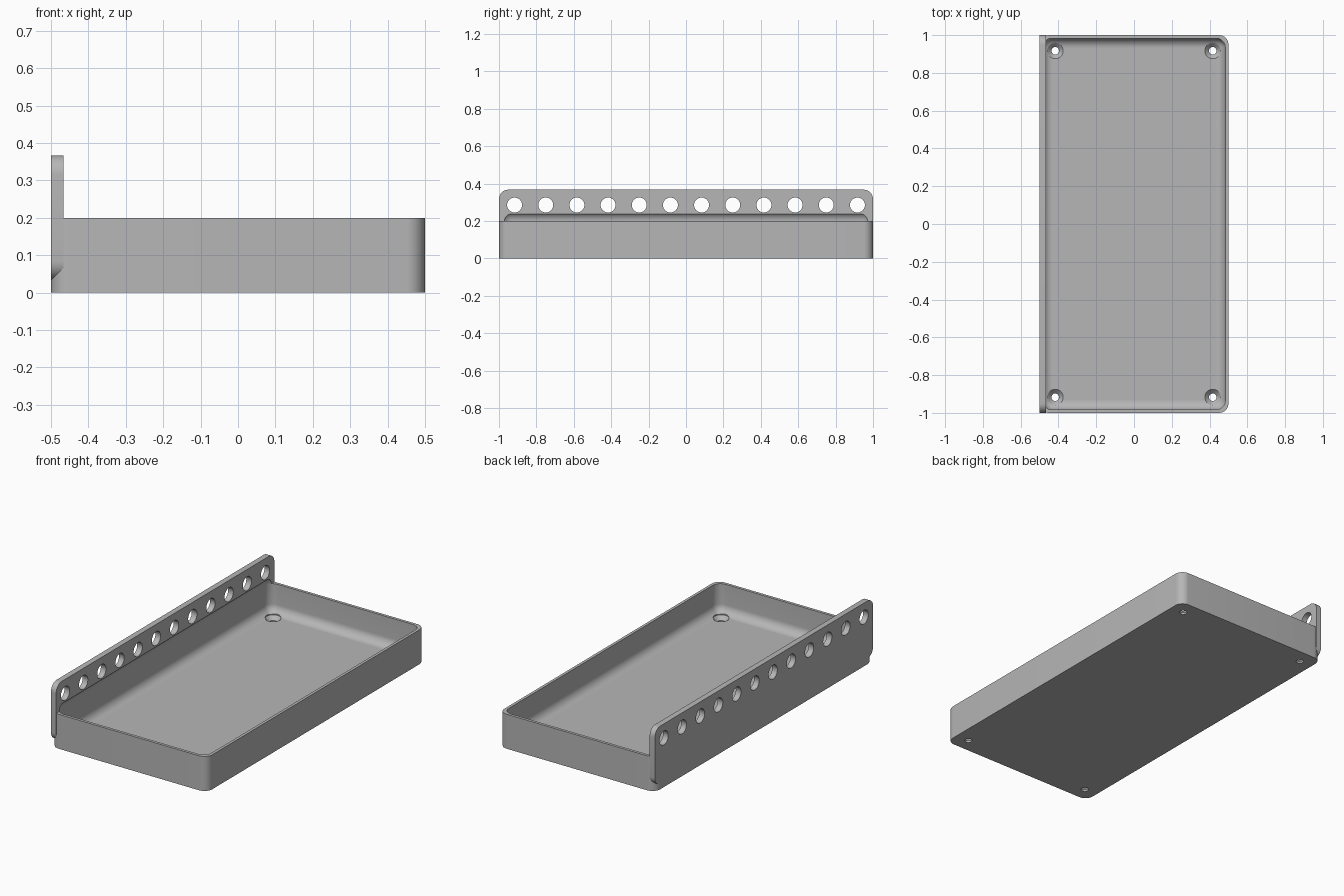
import bpy, bmesh
from math import pi
from mathutils import Matrix, Vector

cube = bpy.data.objects.get("Cube")
if cube:
    bpy.data.objects.remove(cube, do_unlink=True)

WALL, FLOOR, RADIUS = 1 / 60, 1 / 30, 0.05

grey = bpy.data.materials.new("plain grey")
grey.use_nodes = True
grey.diffuse_color = (0.47, 0.47, 0.47, 1)
grey.node_tree.nodes["Principled BSDF"].inputs["Base Color"].default_value = grey.diffuse_color


def to_object(name, bm):
    bmesh.ops.recalc_face_normals(bm, faces=bm.faces)
    mesh = bpy.data.meshes.new(name)
    bm.to_mesh(mesh)
    bm.free()
    mesh.materials.append(grey)
    obj = bpy.data.objects.new(name, mesh)
    bpy.context.collection.objects.link(obj)
    return obj


def rounded_box(name, low, high, axes):
    """Box whose edges parallel to the given axes are rounded."""
    low, high = Vector(low), Vector(high)
    bm = bmesh.new()
    bmesh.ops.create_cube(bm, size=1)
    for v in bm.verts:
        v.co = (low + high) / 2 + Matrix.Diagonal(high - low) @ v.co
    edges = [e for e in bm.edges
             if any(abs((e.verts[0].co - e.verts[1].co)[a]) > 1e-4 for a in axes)]
    bmesh.ops.bevel(bm, geom=edges, offset=RADIUS, offset_type='OFFSET',
                    segments=10, profile=0.5, affect='EDGES')
    return to_object(name, bm)


def revolve(bm, profile, matrix, steps=40):
    """Solid of revolution from a (radius, height) profile, placed by matrix."""
    verts = [bm.verts.new(matrix @ Vector((r, 0, z))) for r, z in profile]
    edges = [bm.edges.new(pair) for pair in zip(verts, verts[1:])]
    bmesh.ops.spin(bm, geom=verts + edges, cent=matrix.translation,
                   axis=matrix.to_3x3() @ Vector((0, 0, 1)),
                   angle=2 * pi, steps=steps)
    bmesh.ops.remove_doubles(bm, verts=bm.verts, dist=1e-5)


def combine(obj, other, operation):
    mod = obj.modifiers.new(other.name, 'BOOLEAN')
    mod.operation, mod.solver, mod.object = operation, 'EXACT', other
    bpy.context.view_layer.update()
    graph = bpy.context.evaluated_depsgraph_get()
    mesh = bpy.data.meshes.new_from_object(obj.evaluated_get(graph))
    obj.modifiers.clear()
    obj.data = mesh
    bpy.data.objects.remove(other, do_unlink=True)


# Tray body and the tall mounting flange along one long side
tray = rounded_box("mounting_tray", (-0.5, -1, 0), (0.5, 1, 0.2), [2])
flange = rounded_box("flange", (-0.5, -1, FLOOR), (-0.5 + 2 * WALL, 1, 0.367), [0])
combine(tray, flange, 'UNION')

# Hollow with rounded edges, which also bites into the flange
cavity = rounded_box("cavity", (-0.5 + WALL, -1 + WALL, FLOOR),
                     (0.5 - WALL, 1 - WALL, 0.25), [0, 1, 2])
combine(tray, cavity, 'DIFFERENCE')

# Row of holes in the flange and countersunk screw holes in the floor
bm = bmesh.new()
for i in range(12):
    y = (i - 5.5) / 6
    place = Matrix.Translation((-0.483, y, 0.285)) @ Matrix.Rotation(pi / 2, 4, 'Y')
    revolve(bm, [(0, -0.05), (0.04, -0.05), (0.04, 0.05), (0, 0.05)], place)
screw = [(0, -0.02), (0.02, -0.02), (0.02, 0.011), (0.042, FLOOR), (0.042, 0.07), (0, 0.07)]
for x in (-0.417, 0.417):
    for y in (-0.917, 0.917):
        revolve(bm, screw, Matrix.Translation((x, y, 0)))
combine(tray, to_object("hole_cutters", bm), 'DIFFERENCE')

# Smooth the fillets, keep crisp edges
bpy.ops.object.select_all(action='DESELECT')
tray.select_set(True)
bpy.context.view_layer.objects.active = tray
bpy.ops.object.shade_smooth_by_angle(angle=pi / 6)
